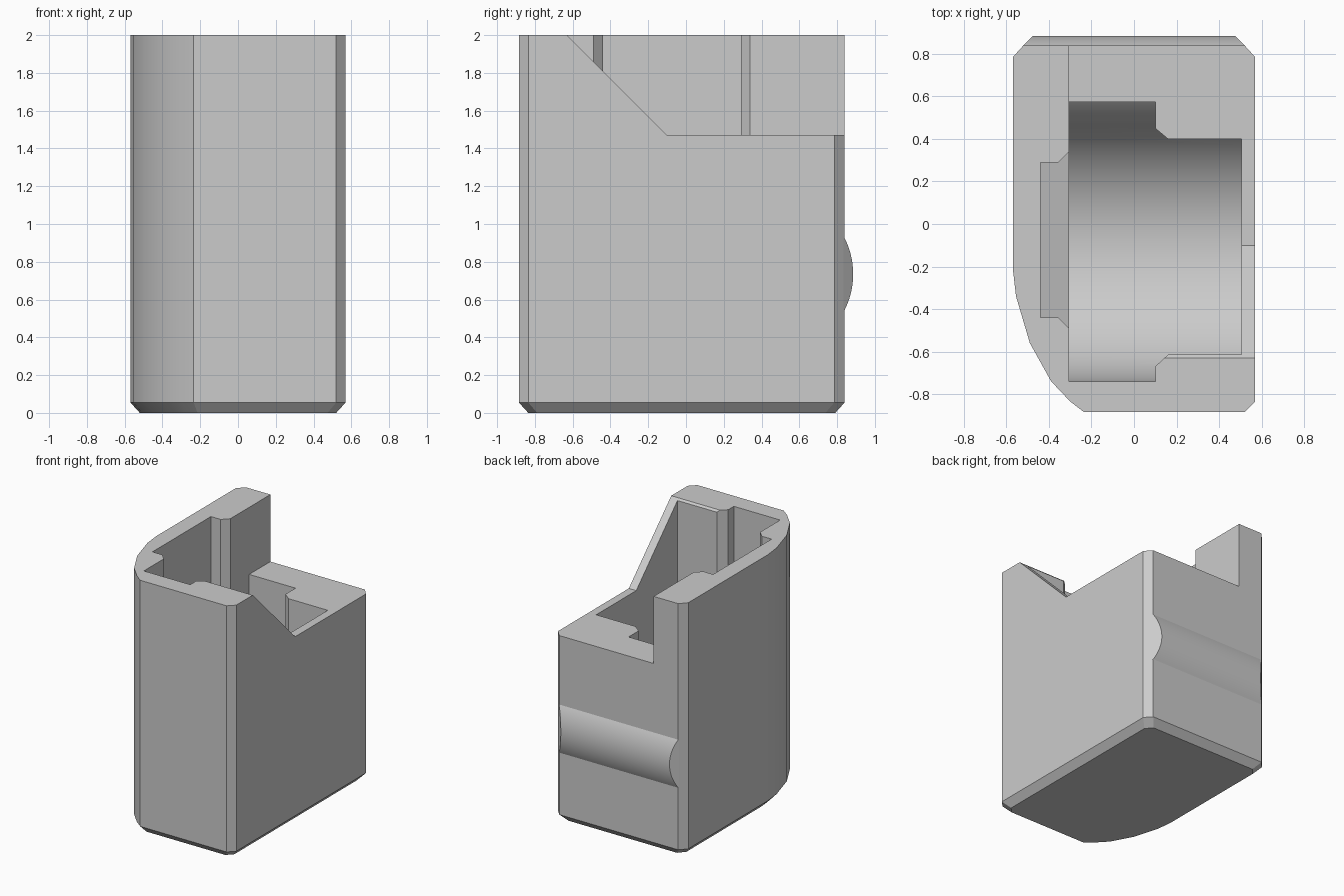
import bpy, bmesh, math
from mathutils import Vector

cube = bpy.data.objects.get("Cube")
if cube:
    bpy.data.objects.remove(cube, do_unlink=True)

grey = bpy.data.materials.new("light grey plastic")
grey.use_nodes = True
colour = (0.6, 0.6, 0.6, 1)
grey.diffuse_color = colour
grey.node_tree.nodes["Principled BSDF"].inputs["Base Color"].default_value = colour


def loft(name, rings):
    """Closed solid through matching rings of points."""
    bm = bmesh.new()
    loops = [[bm.verts.new(p) for p in ring] for ring in rings]
    n = len(loops[0])
    for a, b in zip(loops, loops[1:]):
        for i in range(n):
            j = (i + 1) % n
            bm.faces.new((a[i], a[j], b[j], b[i]))
    bm.faces.new(loops[0][::-1])
    bm.faces.new(loops[-1])
    bmesh.ops.recalc_face_normals(bm, faces=bm.faces)
    mesh = bpy.data.meshes.new(name)
    bm.to_mesh(mesh)
    bm.free()
    mesh.materials.append(grey)
    ob = bpy.data.objects.new(name, mesh)
    bpy.context.collection.objects.link(ob)
    return ob


def plan_prism(name, points, z0, z1):
    return loft(name, [[(x, y, z) for x, y in points] for z in (z0, z1)])


def side_prism(name, points, x0, x1):
    return loft(name, [[(x, y, z) for y, z in points] for x in (x0, x1)])


def boolean(target, tool, operation):
    mod = target.modifiers.new(tool.name, 'BOOLEAN')
    mod.object, mod.operation, mod.solver = tool, operation, 'EXACT'
    bpy.ops.object.select_all(action='DESELECT')
    bpy.context.view_layer.objects.active = target
    target.select_set(True)
    bpy.ops.object.modifier_apply(modifier=mod.name)
    bpy.data.objects.remove(tool, do_unlink=True)


# Outer case with a rounded front corner and a chamfered foot
outline = [(0.52, -0.885), (0.57, -0.835), (0.57, 0.785), (0.52, 0.84),
           (-0.52, 0.84), (-0.57, 0.785), (-0.57, -0.21), (-0.555, -0.34),
           (-0.49, -0.56), (-0.39, -0.74), (-0.3, -0.835), (-0.235, -0.885)]
mid = -0.0225
foot = [(x * 0.912, mid + (y - mid) * 0.942, 0) for x, y in outline]
case = loft("case", [foot] + [[(x, y, z) for x, y in outline] for z in (0.055, 2)])

# Pocket: stepped plan limited by a rounded floor
plan = [(-0.305, -0.74), (0.1, -0.74), (0.1, -0.67), (0.16, -0.615),
        (0.505, -0.615), (0.505, 0.4), (0.16, 0.4), (0.1, 0.45),
        (0.1, 0.575), (-0.305, 0.575)]
pocket = plan_prism("pocket_cutter", plan, 0.05, 2.2)
radius, steps = 0.64, 32
floor = []
for i in range(steps + 1):
    a = math.radians(-90 + 157 * i / steps)
    floor.append((-0.1 + radius * math.sin(a), 0.76 - radius * math.cos(a)))
floor += [(0.6, 0.62), (0.6, 2.1), (-0.74, 2.1)]
boolean(pocket, side_prism("pocket_floor", floor, -0.5, 0.7), 'INTERSECT')
boolean(case, pocket, 'DIFFERENCE')

# Groove in the thick side wall, flared towards the pocket
groove = [(-0.44, -0.44), (-0.355, -0.44), (-0.285, -0.51),
          (-0.285, 0.36), (-0.355, 0.29), (-0.44, 0.29)]
low = [(x, y, 0.45 - max(0, x + 0.355)) for x, y in groove]
top = [(x, y, 2.1) for x, y in groove]
boolean(case, loft("groove_cutter", [low, top]), 'DIFFERENCE')

# Sloped opening across the back and side
opening = [(-0.73, 2.1), (-0.1, 1.47), (1, 1.47), (1, 2.1)]
boolean(case, side_prism("opening_cutter", opening, -0.305, 0.8), 'DIFFERENCE')

# Rounded rib on the back, its ends in line with the corner chamfers
r, half = 0.425, math.asin(0.2 / 0.425)
arc = [(0.46 + r * math.cos(t), 0.735 + r * math.sin(t))
       for t in (half * (i / 8 - 1) for i in range(17))]
rib = loft("back_rib", [[(s * (0.52 - (y - 0.84)), y, z) for y, z in arc]
                        for s in (-1, 1)])

# Smooth curves, sharp edges
for ob in (case, rib):
    bpy.ops.object.select_all(action='DESELECT')
    bpy.context.view_layer.objects.active = ob
    ob.select_set(True)
    bpy.ops.object.shade_smooth_by_angle(angle=math.radians(25))
